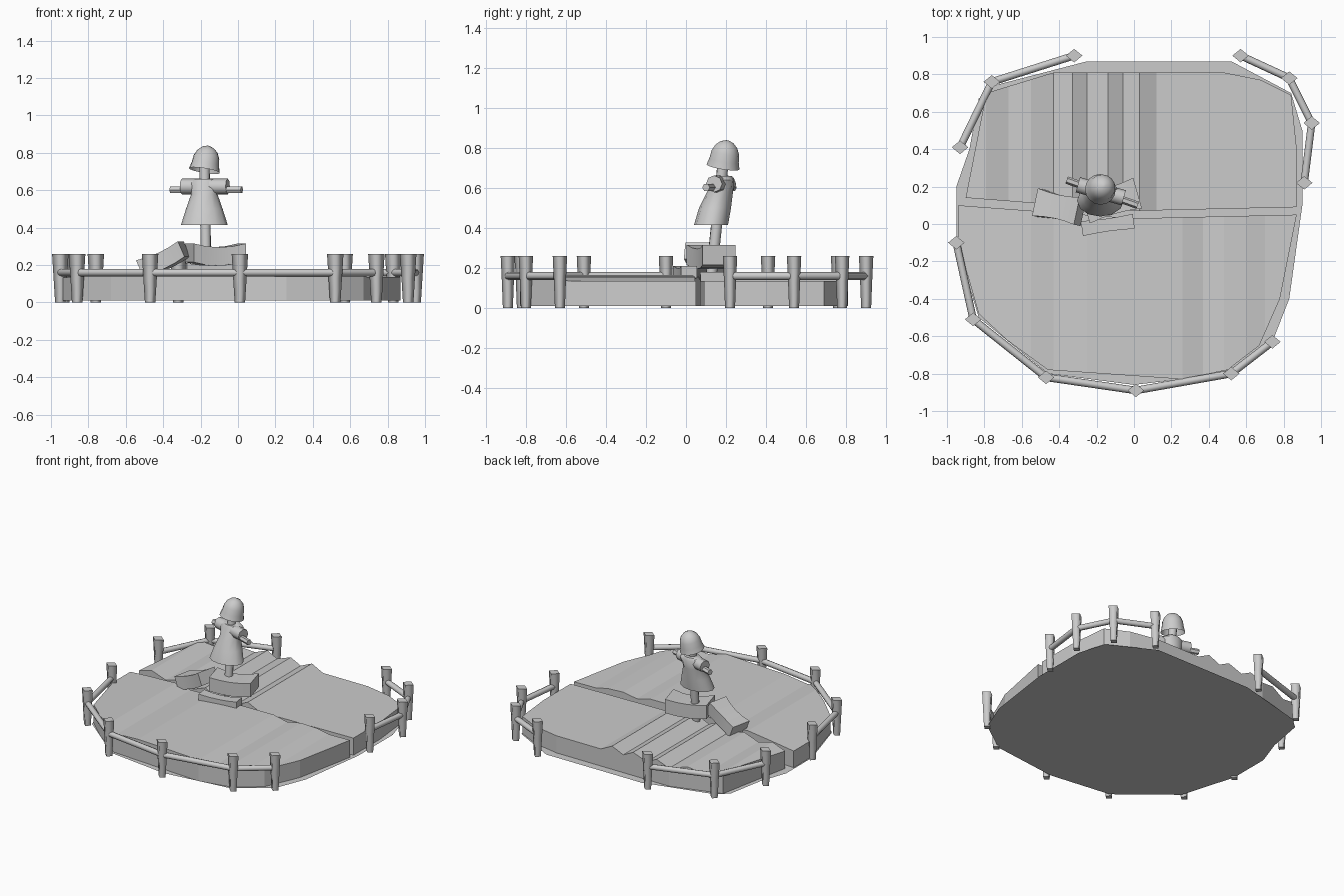
import bpy, bmesh
from math import cos, sin, pi, radians
from mathutils import Vector, Matrix

if "Cube" in bpy.data.objects:
    bpy.data.objects.remove(bpy.data.objects["Cube"])

grey = bpy.data.materials.new("plain grey")
grey.use_nodes = True
COLOUR = (0.6, 0.6, 0.6, 1)
grey.diffuse_color = COLOUR
grey.node_tree.nodes["Principled BSDF"].inputs["Base Color"].default_value = COLOUR


def finish(bm, name, smooth=None):
    bmesh.ops.recalc_face_normals(bm, faces=bm.faces)
    mesh = bpy.data.meshes.new(name)
    bm.to_mesh(mesh)
    bm.free()
    mesh.materials.append(grey)
    obj = bpy.data.objects.new(name, mesh)
    bpy.context.collection.objects.link(obj)
    if smooth:
        bpy.ops.object.select_all(action="DESELECT")
        obj.select_set(True)
        bpy.context.view_layer.objects.active = obj
        bpy.ops.object.shade_smooth_by_angle(angle=radians(smooth))
    return obj


def loft(name, rings, sides, matrix=Matrix(), caps=(True, True), smooth=50):
    """Skin elliptical rings given as (centre, radius x, radius y)."""
    bm = bmesh.new()
    loops = []
    for c, rx, ry in rings:
        loops.append([bm.verts.new(matrix @ (Vector(c) + Vector((
            rx * cos(2 * pi * i / sides), ry * sin(2 * pi * i / sides), 0))))
            for i in range(sides)])
    for a, b in zip(loops, loops[1:]):
        for i in range(sides):
            j = (i + 1) % sides
            bm.faces.new((a[i], a[j], b[j], b[i]))
    for keep, loop in zip(caps, (loops[0], loops[-1])):
        if keep:
            bm.faces.new(loop)
    return finish(bm, name, smooth)


def rod(name, a, b, radius, sides=8):
    a, b = Vector(a), Vector(b)
    turn = (b - a).to_track_quat("Z", "Y").to_matrix().to_4x4()
    ends = [((0, 0, 0), radius, radius), ((0, 0, (b - a).length), radius, radius)]
    return loft(name, ends, sides, Matrix.Translation(a) @ turn)


def plot(name, outline, profile, floor=0.01):
    """Ploughed earth: an outline cut into strips that follow a height profile."""
    bm = bmesh.new()
    bm.faces.new([bm.verts.new((x, y, 0)) for x, y in outline])
    for x, _ in profile:
        bmesh.ops.bisect_plane(bm, geom=bm.verts[:] + bm.edges[:] + bm.faces[:],
                               plane_co=(x, 0, 0), plane_no=(1, 0, 0))
    for v in bm.verts:
        for (x0, z0), (x1, z1) in zip(profile, profile[1:]):
            if x0 - 0.001 <= v.co.x <= x1 + 0.001:
                v.co.z = z0 + (z1 - z0) * (v.co.x - x0) / (x1 - x0)
                break
    rim = [e for e in bm.edges if e.is_boundary]
    skirt = bmesh.ops.extrude_edge_only(bm, edges=rim)["geom"]
    for v in skirt:
        if isinstance(v, bmesh.types.BMVert):
            v.co.z = floor
    return finish(bm, name)


def clod(name, centre, size, yaw, tilt=0, sag=0.02):
    """Block whose middle sags below its ends."""
    bm = bmesh.new()
    length, width, height = size
    sections = []
    for i in range(5):
        t = i / 2 - 1
        z = sag * (t * t - 1)
        w = width / 2 * (0.85 + 0.15 * t * t)
        sections.append([bm.verts.new((t * length / 2, s * w, z + h * height / 2))
                         for s, h in ((-1, -1), (1, -1), (1, 1), (-1, 1))])
    for a, b in zip(sections, sections[1:]):
        for i in range(4):
            j = (i + 1) % 4
            bm.faces.new((a[i], a[j], b[j], b[i]))
    bm.faces.new(sections[0])
    bm.faces.new(sections[-1])
    bm.transform(Matrix.Translation(centre) @ Matrix.Rotation(radians(yaw), 4, "Z")
                 @ Matrix.Rotation(radians(tilt), 4, "Y"))
    return finish(bm, name, 30)


# Flat ground sheet
bm = bmesh.new()
bm.faces.new([bm.verts.new((x, y, 0.01)) for x, y in (
    (-0.95, -0.1), (-0.83, -0.5), (-0.46, -0.8), (0, -0.86), (0.5, -0.8), (0.74, -0.63),
    (0.83, -0.4), (0.9, 0.1), (0.9, 0.5), (0.84, 0.7), (0.52, 0.87), (-0.25, 0.87),
    (-0.75, 0.74), (-0.83, 0.67), (-0.88, 0.4), (-0.95, 0.2))])
finish(bm, "ground_sheet")

# Ploughed plots either side of a narrow ditch
plot("front_plot",
     [(-0.94, 0.1), (-0.94, -0.1), (-0.83, -0.48), (-0.68, -0.62), (-0.46, -0.78), (0.26, -0.83),
      (0.5, -0.78), (0.67, -0.65), (0.78, -0.4), (0.87, 0.05), (0, 0.03)],
     [(-0.96, 0.13), (-0.8, 0.145), (-0.55, 0.165), (-0.43, 0.15), (-0.25, 0.165),
      (0.26, 0.165), (0.37, 0.14), (0.48, 0.16), (0.6, 0.155), (0.7, 0.135), (0.9, 0.135)])
plot("back_plot",
     [(-0.9, 0.14), (-0.79, 0.7), (-0.43, 0.81), (0.48, 0.81), (0.68, 0.77), (0.84, 0.69),
      (0.87, 0.4), (0.87, 0.09), (0, 0.07)],
     [(-0.92, 0.13), (-0.79, 0.17), (-0.67, 0.135), (-0.55, 0.17), (-0.43, 0.14),
      (-0.33, 0.18), (-0.25, 0.14), (-0.14, 0.18), (-0.06, 0.14), (0.03, 0.18),
      (0.12, 0.135), (0.9, 0.135)])

# Fence: three runs of tapered square posts joined by round rails
runs = {
    "front": [(-0.95, -0.1), (-0.86, -0.51), (-0.47, -0.82), (0.01, -0.89), (0.52, -0.8), (0.74, -0.63)],
    "back_right": [(-0.93, 0.41), (-0.76, 0.76), (-0.32, 0.9)],
    "back_left": [(0.57, 0.9), (0.83, 0.78), (0.95, 0.54), (0.91, 0.22)],
}
for run, spots in runs.items():
    for x, y in spots:
        post = loft(run + "_post", [((x, y, 0), 0.028, 0.025), ((x, y, 0.13), 0.036, 0.03),
                                    ((x, y, 0.26), 0.044, 0.036)], 4, smooth=None)
        for p in post.data.polygons:
            p.use_smooth = abs(p.normal.z) < 0.5
    for a, b in zip(spots, spots[1:]):
        rod(run + "_rail", (*a, 0.16), (*b, 0.16), 0.02)

# Earth clods around the pole
clod("pole_clod", (-0.12, 0.125, 0.265), (0.29, 0.17, 0.1), 16)
clod("side_clod", (-0.4, 0.09, 0.235), (0.25, 0.15, 0.09), -12, -24, 0.012)
clod("low_clod", (-0.14, -0.005, 0.18), (0.28, 0.08, 0.06), 8, 0, 0.012)

# Scarecrow
rod("pole", (-0.17, 0.125, 0.15), (-0.18, 0.19, 0.77), 0.028, 10)
loft("coat", [((-0.18, 0.125, 0.415), 0.125, 0.085), ((-0.18, 0.145, 0.5), 0.098, 0.08),
              ((-0.18, 0.17, 0.58), 0.07, 0.065), ((-0.175, 0.185, 0.64), 0.085, 0.055),
              ((-0.175, 0.185, 0.66), 0.06, 0.045)], 12, caps=(False, True))
rod("sleeves", (-0.3, 0.21, 0.62), (-0.055, 0.14, 0.62), 0.042)
rod("arm_stick", (-0.36, 0.235, 0.602), (0.02, 0.1, 0.602), 0.02, 6)
tip = (Matrix.Translation((-0.18, 0.185, 0.705)) @ Matrix.Rotation(radians(-9), 4, "X")
       @ Matrix.Rotation(radians(9), 4, "Y"))
loft("hat", [((0, 0, z), r, r) for z, r in (
    (0, 0.083), (0.035, 0.074), (0.075, 0.069), (0.105, 0.055), (0.125, 0.034), (0.135, 0.008))],
    16, tip, caps=(False, True))
